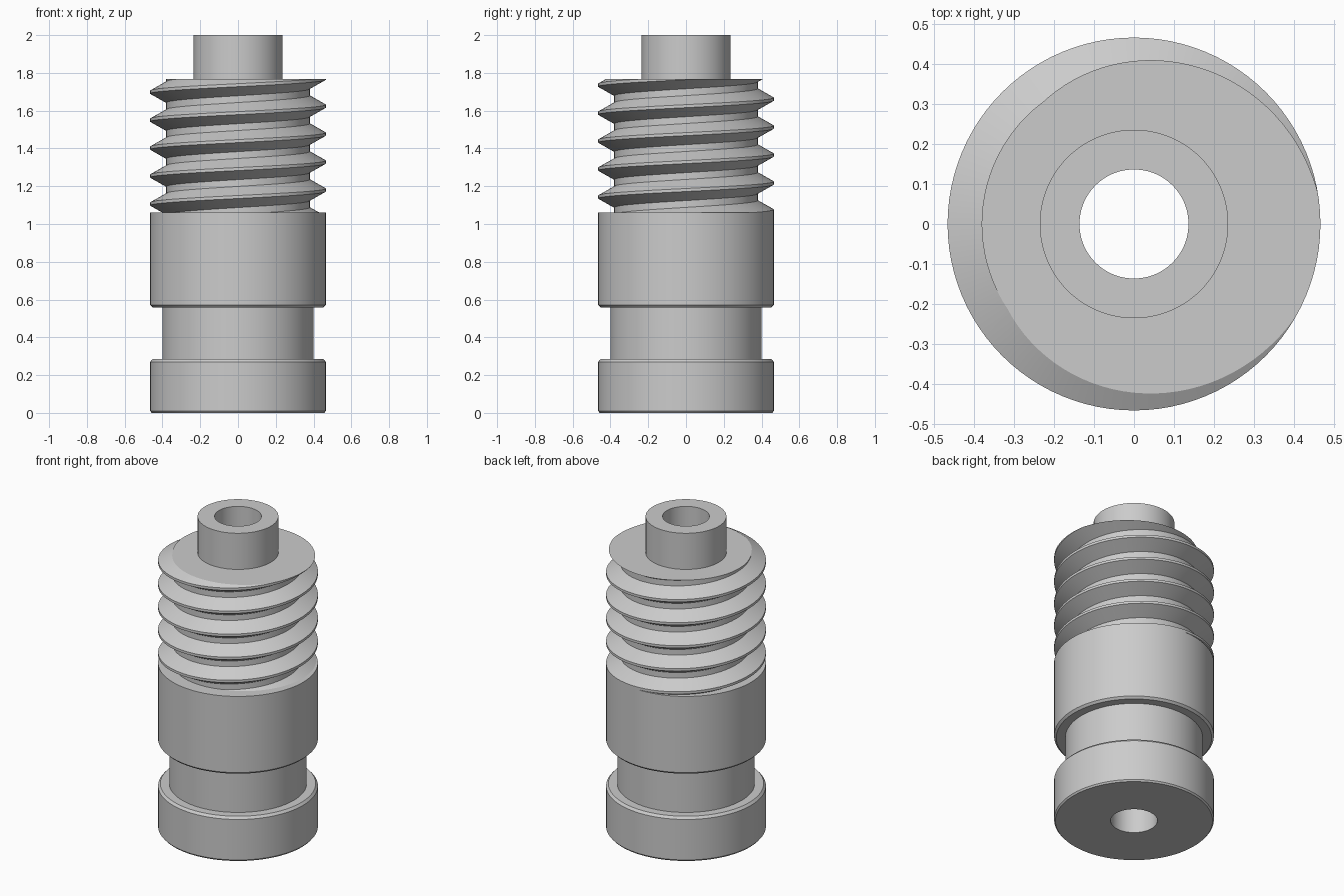
import bpy
import bmesh
from math import cos, sin, tau, radians, hypot

cube = bpy.data.objects.get("Cube")
if cube:
    bpy.data.objects.remove(cube, do_unlink=True)

SEGMENTS = 96
BORE = 0.136
OUTER = 0.465
COLLAR = 0.235
SHOULDER_Z = 1.06
THREAD_TOP = 1.768

metal = bpy.data.materials.new("grey_metal")
metal.use_nodes = True
grey = (0.6, 0.6, 0.6, 1.0)
metal.diffuse_color = grey
metal.node_tree.nodes["Principled BSDF"].inputs["Base Color"].default_value = grey


def finish(bm, name):
    mesh = bpy.data.meshes.new(name)
    bm.to_mesh(mesh)
    bm.free()
    mesh.materials.append(metal)
    obj = bpy.data.objects.new(name, mesh)
    bpy.context.collection.objects.link(obj)
    bpy.ops.object.select_all(action='DESELECT')
    obj.select_set(True)
    bpy.context.view_layer.objects.active = obj
    bpy.ops.object.shade_smooth_by_angle(angle=radians(20))


def sweep(profile, rise=0.0):
    """Turn an (r, z) profile once about the z axis, climbing by rise."""
    bm = bmesh.new()
    columns = []
    for j in range(SEGMENTS + 1):
        a = tau * j / SEGMENTS
        lift = rise * j / SEGMENTS
        columns.append([bm.verts.new((r * cos(a), r * sin(a), z + lift)) for r, z in profile])
    for c, d in zip(columns, columns[1:]):
        for k in range(len(profile) - 1):
            bm.faces.new((c[k], d[k], d[k + 1], c[k + 1]))
    bmesh.ops.remove_doubles(bm, verts=bm.verts[:], dist=1e-5)
    return bm


def clip(bm, z, direction):
    cut = bmesh.ops.bisect_plane(
        bm, geom=bm.verts[:] + bm.edges[:] + bm.faces[:], dist=1e-5,
        plane_co=(0, 0, z), plane_no=(0, 0, direction), clear_outer=True)
    return [e for e in cut["geom_cut"] if isinstance(e, bmesh.types.BMEdge)]


# Grooved body: foot flange, neck and wide barrel
body = [(BORE, 0), (0.457, 0), (OUTER, 0.01), (OUTER, 0.27), (0.452, 0.285),
        (0.4, 0.285), (0.4, 0.558), (0.452, 0.558), (OUTER, 0.571),
        (OUTER, SHOULDER_Z), (COLLAR, SHOULDER_Z)]
finish(sweep(body), "grooved_body")

# Top collar with the through bore
collar = [(COLLAR, SHOULDER_Z), (COLLAR, 2), (BORE, 2), (BORE, 0)]
finish(sweep(collar), "top_collar")

# Single-start right-hand thread, trimmed flat at both ends
PITCH, CREST_Z, ROOT = 0.148, 1.624, 0.38
tooth = [(ROOT, -0.056), (OUTER, -0.008), (OUTER, 0.008), (ROOT, 0.056)]
thread = [(r, CREST_Z + turn * PITCH + dz) for turn in range(-6, 4) for r, dz in tooth]
bm = sweep(thread, PITCH)
clip(bm, SHOULDER_Z - 0.01, -1)
rim = clip(bm, THREAD_TOP, 1)

# Flat annular end face of the thread
rim = [e for e in rim if e.is_boundary]
inner = {}
for v in {v for e in rim for v in e.verts}:
    s = (COLLAR - 0.005) / hypot(v.co.x, v.co.y)
    inner[v] = bm.verts.new((v.co.x * s, v.co.y * s, THREAD_TOP))
for e in rim:
    a, b = e.verts
    face = bm.faces.new((a, b, inner[b], inner[a]))
    face.normal_update()
    if face.normal.z < 0:
        face.normal_flip()
finish(bm, "screw_thread")
